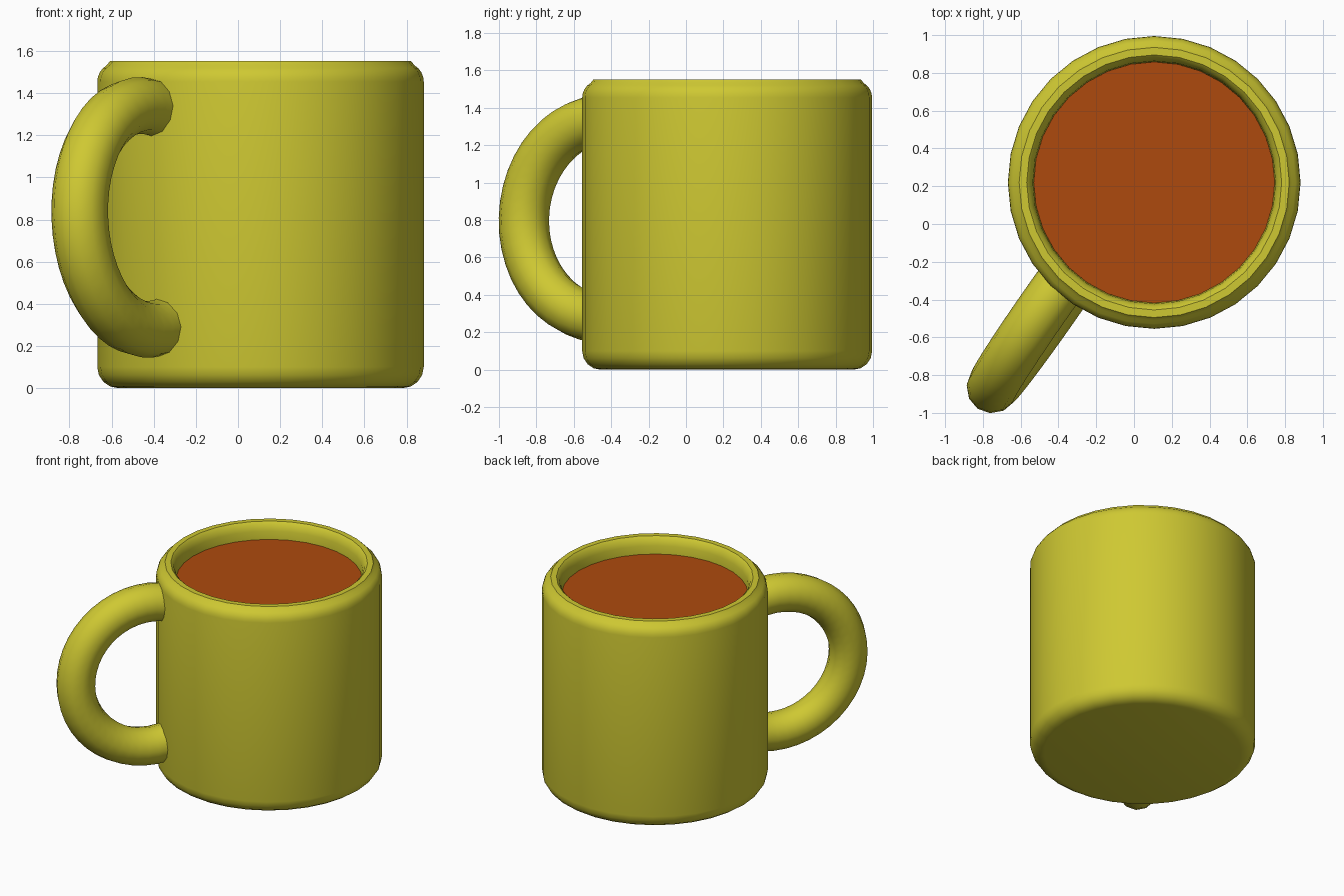
import bpy
import bmesh
import math
from mathutils import Matrix, Vector

cube = bpy.data.objects.get("Cube")
if cube:
    bpy.data.objects.remove(cube, do_unlink=True)

MUG_CENTRE = Vector((0.107, 0.22, 0.0))


def material(name, rgb):
    mat = bpy.data.materials.new(name)
    mat.use_nodes = True
    mat.diffuse_color = (*rgb, 1.0)
    mat.node_tree.nodes["Principled BSDF"].inputs["Base Color"].default_value = (*rgb, 1.0)
    return mat


def finish(bm, name, mat, matrix, angle=35):
    """Turn a bmesh into a shaded object with one material."""
    bmesh.ops.remove_doubles(bm, verts=bm.verts, dist=1e-4)
    bmesh.ops.recalc_face_normals(bm, faces=bm.faces)
    mesh = bpy.data.meshes.new(name)
    bm.to_mesh(mesh)
    bm.free()
    mesh.materials.append(mat)
    obj = bpy.data.objects.new(name, mesh)
    bpy.context.collection.objects.link(obj)
    obj.matrix_world = matrix
    bpy.ops.object.select_all(action='DESELECT')
    obj.select_set(True)
    bpy.context.view_layer.objects.active = obj
    bpy.ops.object.shade_smooth_by_angle(angle=math.radians(angle))
    return obj


def lathe(name, profile, mat, steps=32):
    """Spin a (radius, height) profile around the vertical axis of the mug."""
    bm = bmesh.new()
    verts = [bm.verts.new((r, 0, z)) for r, z in profile]
    edges = [bm.edges.new(pair) for pair in zip(verts, verts[1:])]
    bmesh.ops.spin(bm, geom=verts + edges, cent=(0, 0, 0), axis=(0, 0, 1),
                   angle=math.tau, steps=steps, use_merge=True)
    return finish(bm, name, mat, Matrix.Translation(MUG_CENTRE))


def corner(r, z, radius, start, end, steps=4):
    """Quarter-round points centred on (r, z), angles in degrees."""
    angles = [math.radians(start + (end - start) * i / steps) for i in range(steps + 1)]
    return [(r + radius * math.cos(a), z + radius * math.sin(a)) for a in angles]


yellow = material("mustard_yellow", (0.62, 0.58, 0.032))
brown = material("tea_brown", (0.42, 0.068, 0.004))

# Mug body: rounded foot, straight wall, rounded rim, hollow inside
profile = [(0.0, 0.0)]
profile += corner(0.675, 0.10, 0.10, -90, 0)
profile += corner(0.685, 1.455, 0.09, 0, 60)
profile += [(0.715, 1.552), (0.675, 1.552), (0.657, 1.535), (0.643, 1.49),
            (0.638, 1.42), (0.638, 0.18), (0.56, 0.11), (0.0, 0.11)]
lathe("mug_body", profile, yellow)

# Drink: a flat disc just below the rim
bm = bmesh.new()
bmesh.ops.create_circle(bm, cap_ends=True, segments=32, radius=0.638)
finish(bm, "drink", brown, Matrix.Translation(MUG_CENTRE + Vector((0, 0, 1.43))))

# Handle: round tube swept along a little over half a ring, ends buried in the wall
RING, TUBE, EXTRA = 0.532, 0.135, math.radians(17.5)
sweep = math.pi + 2 * EXTRA
bm = bmesh.new()
bmesh.ops.create_circle(bm, cap_ends=False, segments=12, radius=TUBE,
                        matrix=Matrix.Translation((RING, 0, 0)))
bmesh.ops.rotate(bm, verts=bm.verts, cent=(0, 0, 0),
                 matrix=Matrix.Rotation(-sweep / 2, 3, 'Y'))
bmesh.ops.spin(bm, geom=bm.verts[:] + bm.edges[:], cent=(0, 0, 0), axis=(0, 1, 0),
               angle=sweep, steps=28)
bmesh.ops.holes_fill(bm, edges=[e for e in bm.edges if e.is_boundary], sides=12)
place = (Matrix.Translation((-0.446, -0.431, 0.81))
         @ Matrix.Rotation(math.radians(235), 4, 'Z')
         @ Matrix.Rotation(math.radians(2.3), 4, 'X'))
finish(bm, "handle", yellow, place)
